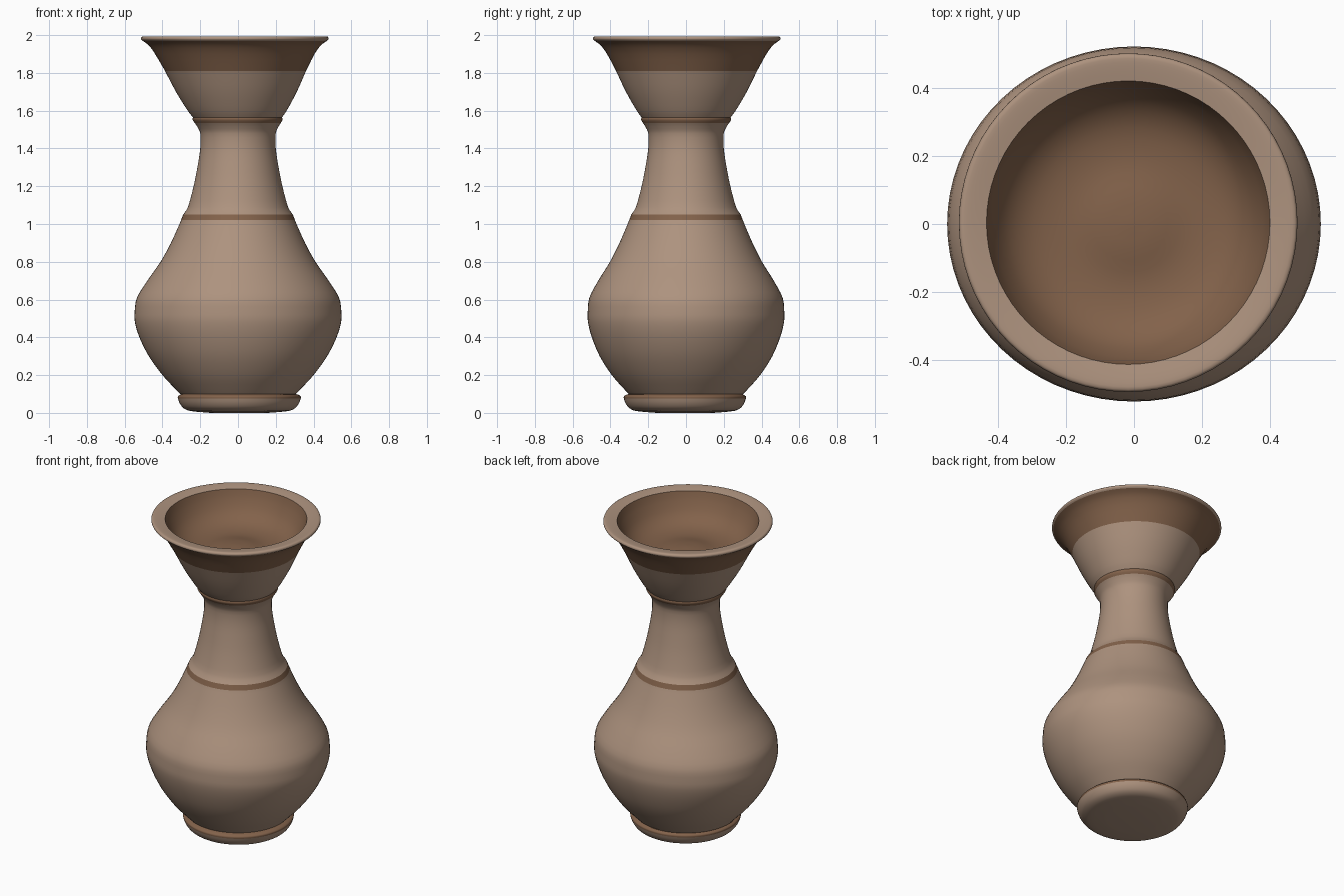
import bpy, math
from mathutils import Vector

if "Cube" in bpy.data.objects:
    bpy.data.objects.remove(bpy.data.objects["Cube"])


def material(name, rgb):
    m = bpy.data.materials.new(name)
    m.diffuse_color = (*rgb, 1)
    m.use_nodes = True
    m.node_tree.nodes["Principled BSDF"].inputs["Base Color"].default_value = m.diffuse_color
    return m


CLAY = material("tan clay", (0.42, 0.29, 0.21))
BROWN = material("brown glaze", (0.225, 0.122, 0.069))
SIDES = 72


def shape(r, z, a):
    """Slightly uneven hand-thrown cross-section at height z."""
    belly = math.exp(-((z - 0.5) / 0.3) ** 2)
    mouth = min(max((z - 1.5) / 0.4, 0), 1)
    foot = 1 if z < 0.1 else 0
    x = r * math.cos(a) - 0.017 * mouth + 0.007 * foot
    y = r * (1 - 0.05 * belly) * math.sin(a) + 0.004 * mouth - 0.006 * foot
    return (x, y, z)


def spline(pts, n=3):
    """Smooth curve through the profile points."""
    p = [Vector(q) for q in pts]
    p = [p[0]] + p + [p[-1]]
    out = []
    for i in range(1, len(p) - 2):
        for k in range(n):
            t = k / n
            m0, m1 = (p[i + 1] - p[i - 1]) / 2, (p[i + 2] - p[i]) / 2
            # limit tangents so short steps do not overshoot
            d = (p[i + 1] - p[i]).length * 1.1
            m0, m1 = [m * min(1, d / max(m.length, 1e-6)) for m in (m0, m1)]
            out.append(p[i] * (2*t**3 - 3*t*t + 1) + m0 * (t**3 - 2*t*t + t)
                       + p[i + 1] * (3*t*t - 2*t**3) + m1 * (t**3 - t*t))
    return out + [p[-1]]


def lathe(name, pts, mat, start_cap=False, end_cap=False):
    prof = spline(pts)
    verts, faces = [], []
    for r, z in prof:
        verts += [shape(r, z, 2 * math.pi * k / SIDES) for k in range(SIDES)]
    for j in range(len(prof) - 1):
        for k in range(SIDES):
            a, b = j * SIDES + k, j * SIDES + (k + 1) % SIDES
            faces.append((a, b, b + SIDES, a + SIDES))
    if start_cap:
        faces.append(tuple(reversed(range(SIDES))))
    if end_cap:
        faces.append(tuple(range(len(verts) - SIDES, len(verts))))
    me = bpy.data.meshes.new(name)
    me.from_pydata(verts, [], faces)
    me.materials.append(mat)
    ob = bpy.data.objects.new(name, me)
    bpy.context.collection.objects.link(ob)
    bpy.ops.object.select_all(action='DESELECT')
    ob.select_set(True)
    bpy.context.view_layer.objects.active = ob
    bpy.ops.object.shade_smooth_by_angle(angle=math.radians(40))
    return ob


# Foot and its painted groove
lathe("foot", [(0.15, 0.0), (0.26, 0.01), (0.295, 0.025), (0.315, 0.05),
               (0.325, 0.075)], CLAY, start_cap=True)
lathe("foot_band", [(0.325, 0.075), (0.325, 0.088), (0.305, 0.1)], BROWN)

# Rounded belly up to the shoulder stripe
lathe("belly", [(0.305, 0.1), (0.335, 0.13), (0.40, 0.2), (0.472, 0.3), (0.522, 0.4),
                (0.546, 0.48), (0.547, 0.54), (0.535, 0.61), (0.48, 0.7), (0.41, 0.8),
                (0.355, 0.9), (0.31, 1.0), (0.302, 1.02)], CLAY)
lathe("shoulder_band", [(0.302, 1.02), (0.29, 1.05)], BROWN)

# Neck and collar ring
lathe("neck", [(0.29, 1.05), (0.265, 1.09), (0.235, 1.2), (0.215, 1.3), (0.2, 1.4),
               (0.2, 1.48), (0.215, 1.515), (0.228, 1.535)], CLAY)
lathe("collar_band", [(0.228, 1.535), (0.238, 1.552), (0.236, 1.565)], BROWN)

# Flared mouth, dark outer band, lip
lathe("flare", [(0.236, 1.565), (0.262, 1.6), (0.32, 1.7), (0.373, 1.81)], CLAY)
lathe("mouth_band", [(0.373, 1.81), (0.422, 1.9), (0.455, 1.945), (0.488, 1.97)], BROWN)
lathe("lip", [(0.488, 1.97), (0.497, 1.98), (0.49, 1.993), (0.46, 1.992),
              (0.416, 1.985)], CLAY)

# Shallow dark bowl inside the mouth
lathe("bowl_inside", [(0.416, 1.985), (0.395, 1.93), (0.35, 1.86), (0.28, 1.815),
                      (0.18, 1.8), (0.08, 1.815), (0.01, 1.82)], BROWN, end_cap=True)
